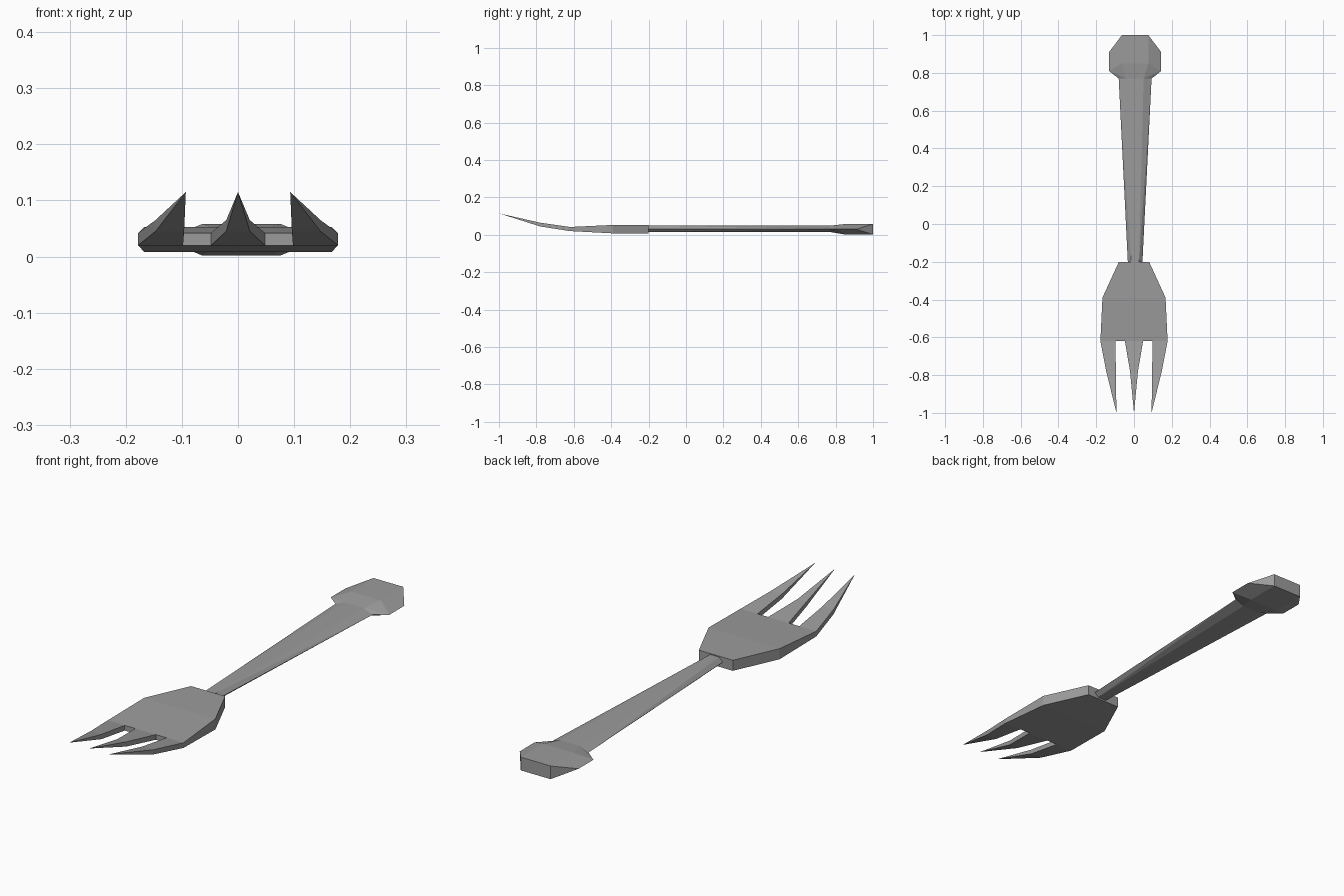
import bpy, bmesh

cube = bpy.data.objects.get("Cube")
if cube:
    bpy.data.objects.remove(cube, do_unlink=True)

# Single steel colour
steel = bpy.data.materials.new("grey_steel")
steel.use_nodes = True
GREY = (0.33, 0.33, 0.33, 1)
steel.diffuse_color = GREY
steel.node_tree.nodes["Principled BSDF"].inputs["Base Color"].default_value = GREY


def finish(bm, name):
    bmesh.ops.remove_doubles(bm, verts=bm.verts, dist=0.0005)
    bmesh.ops.recalc_face_normals(bm, faces=bm.faces)
    mesh = bpy.data.meshes.new(name)
    bm.to_mesh(mesh)
    bm.free()
    mesh.materials.append(steel)
    obj = bpy.data.objects.new(name, mesh)
    bpy.context.collection.objects.link(obj)
    return obj


def hex_ring(cx, y, half, flat, low, high):
    """Flat-topped hexagon across the handle."""
    mid = (low + high) / 2
    return [(cx + half, y, mid), (cx + flat, y, high), (cx - flat, y, high),
            (cx - half, y, mid), (cx - flat, y, low), (cx + flat, y, low)]


def hull(points, name):
    bm = bmesh.new()
    for p in points:
        bm.verts.new(p)
    bmesh.ops.convex_hull(bm, input=bm.verts)
    bmesh.ops.dissolve_limit(bm, angle_limit=0.01, verts=bm.verts, edges=bm.edges)
    return finish(bm, name)


# Head and tines: a plate whose thickness and lift depend on y
PROFILE = {-0.2: (0.008, 0.053), -0.39: (0.008, 0.053), -0.62: (0.02, 0.042),
           -0.78: (0.045, 0.065), -1.0: (0.115, 0.115)}
BACK, WIDE, ROOT, BEND, TIP = PROFILE

plate = [
    [(-0.08, BACK), (0.08, BACK), (0.167, WIDE), (-0.167, WIDE)],
    [(-0.167, WIDE), (0.167, WIDE), (0.178, ROOT), (0.098, ROOT),
     (0.048, ROOT), (-0.048, ROOT), (-0.098, ROOT), (-0.178, ROOT)],
    [(-0.048, ROOT), (0.048, ROOT), (0.021, BEND), (-0.021, BEND)],
    [(-0.021, BEND), (0.021, BEND), (0, TIP)],
]
for s in (-1, 1):
    plate.append([(s * 0.098, ROOT), (s * 0.178, ROOT), (s * 0.147, BEND), (s * 0.096, BEND)])
    plate.append([(s * 0.096, BEND), (s * 0.147, BEND), (s * 0.093, TIP)])

bm = bmesh.new()
layers = ({}, {})
edge_use = {}
for poly in plate:
    for x, y in poly:
        for side, layer in enumerate(layers):
            if (x, y) not in layer:
                layer[x, y] = bm.verts.new((x, y, PROFILE[y][side]))
    for layer in layers:
        bm.faces.new([layer[p] for p in poly])
    for edge in zip(poly, poly[1:] + poly[:1]):
        edge_use.setdefault(frozenset(edge), []).append(edge)
for uses in edge_use.values():
    if len(uses) == 1:
        a, b = uses[0]
        bm.faces.new((layers[0][a], layers[0][b], layers[1][b], layers[1][a]))
finish(bm, "fork_head")

# Tapered handle
CX = 0.006
neck = hex_ring(CX, 0.77, 0.087, 0.045, 0.015, 0.049)
hull(hex_ring(CX, -0.215, 0.038, 0.02, 0.015, 0.049) + neck, "handle")

# Faceted end of the handle
knob = list(neck)
for s in (-1, 1):
    knob += [(CX + s * 0.138, y, 0.03) for y in (0.81, 0.91)]
    knob += [(CX + s * 0.07, y, z) for y in (0.85, 1.0) for z in (0.002, 0.058)]
hull(knob, "handle_end")
